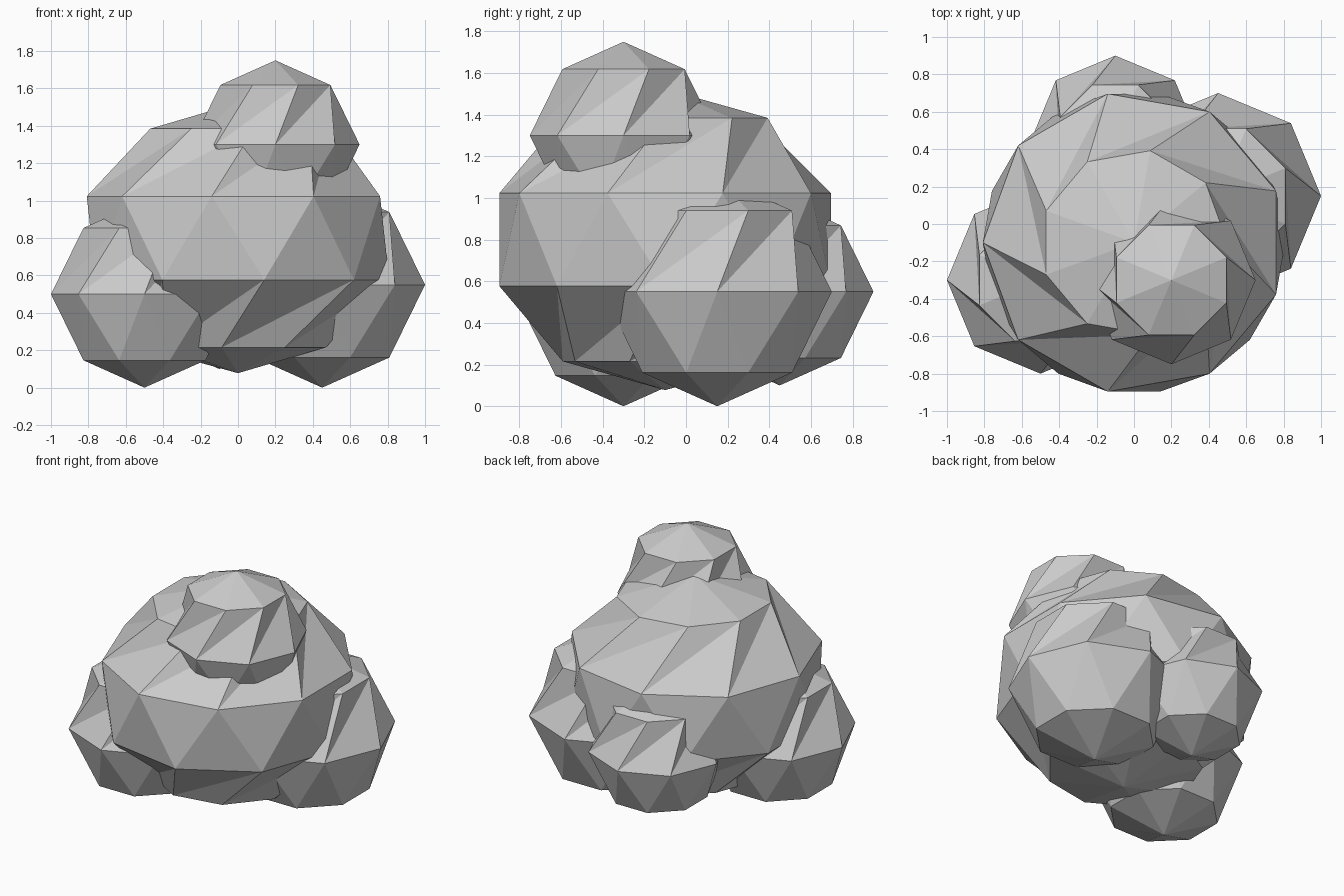
import bpy, bmesh, math

if "Cube" in bpy.data.objects:
    bpy.data.objects.remove(bpy.data.objects["Cube"])


def lobe(name, center, radius, segs, bands, squash=1.0, phase=0.0):
    """Faceted ball; every other ring is turned half a step, giving twisted facets."""
    bm = bmesh.new()
    cx, cy, cz = center
    top = bm.verts.new((cx, cy, cz + radius * squash))
    bottom = bm.verts.new((cx, cy, cz - radius * squash))
    rings = []
    for i in range(1, bands):
        polar = math.pi * i / bands
        r, z = radius * math.sin(polar), cz + radius * squash * math.cos(polar)
        ring = []
        for k in range(segs):
            a = math.radians(phase) + math.tau * (k + 0.5 * (i % 2)) / segs
            ring.append(bm.verts.new((cx + r * math.cos(a), cy + r * math.sin(a), z)))
        rings.append(ring)
    # Caps
    for k in range(segs):
        bm.faces.new((top, rings[0][k - 1], rings[0][k]))
        bm.faces.new((bottom, rings[-1][k], rings[-1][k - 1]))
    # Triangulated bands between rings
    for a, b in zip(rings, rings[1:]):
        for k in range(segs):
            bm.faces.new((a[k], b[k - 1], b[k]))
            bm.faces.new((a[k], a[k - 1], b[k - 1]))
    bmesh.ops.recalc_face_normals(bm, faces=bm.faces[:])
    mesh = bpy.data.meshes.new(name)
    bm.to_mesh(mesh)
    bm.free()
    obj = bpy.data.objects.new(name, mesh)
    bpy.context.collection.objects.link(obj)
    return obj


# Large central mass
lobe("main_lobe", (0, -0.1, 0.8), 0.85, 9, 5, squash=0.85, phase=20)

# Smaller lobes around it
lobe("left_lobe", (-0.5, -0.3, 0.5), 0.5, 8, 4)
lobe("right_lobe", (0.45, 0.15, 0.55), 0.55, 8, 4)
lobe("back_lobe", (-0.1, 0.45, 0.55), 0.45, 8, 4)
lobe("top_lobe", (0.2, -0.3, 1.3), 0.45, 8, 4)
